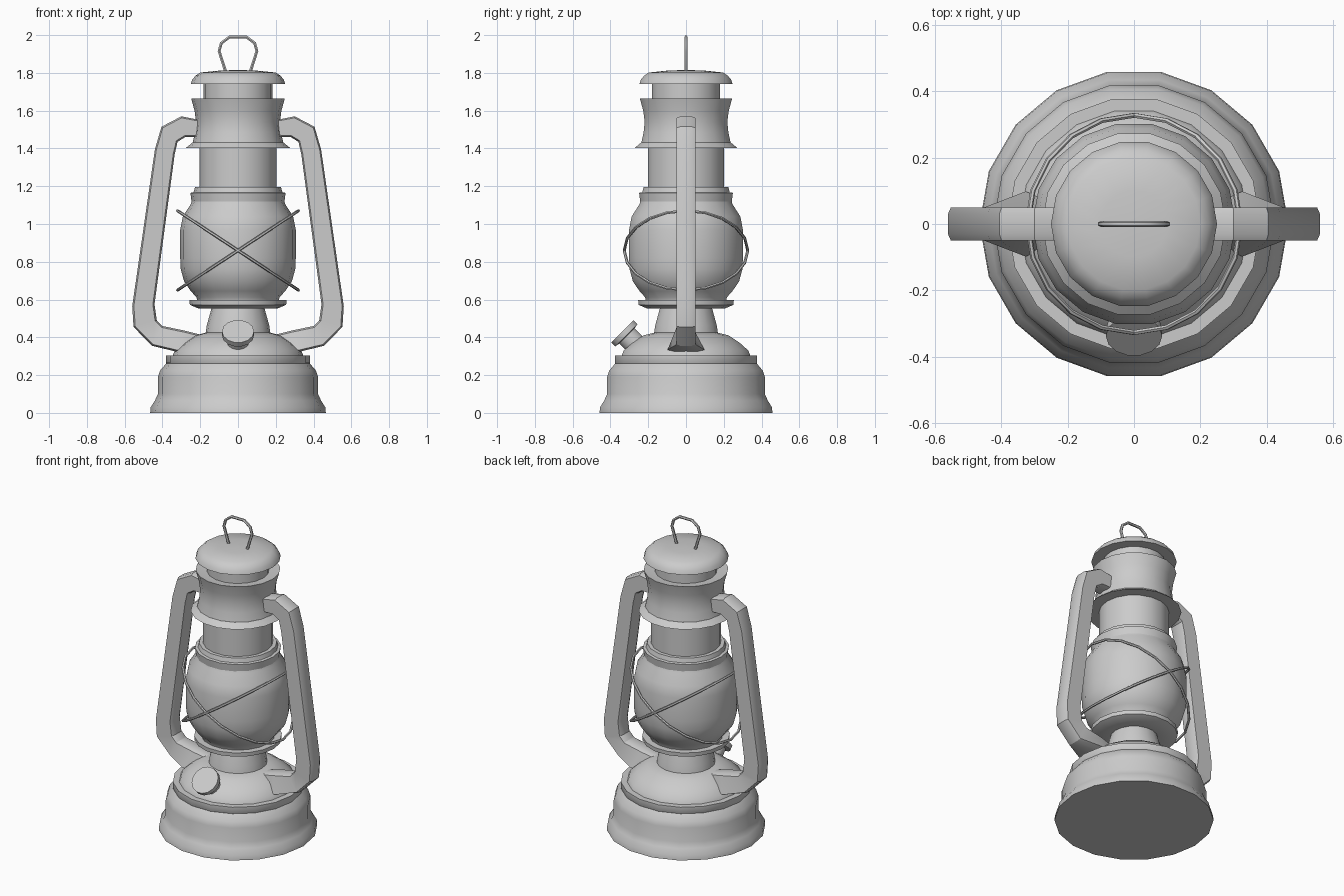
import bpy, bmesh
from math import sin, cos, pi, radians
from mathutils import Vector, Matrix

if "Cube" in bpy.data.objects:
    bpy.data.objects.remove(bpy.data.objects["Cube"])


def finish(bm, name, angle=35):
    bmesh.ops.remove_doubles(bm, verts=bm.verts, dist=1e-5)
    bmesh.ops.recalc_face_normals(bm, faces=bm.faces)
    me = bpy.data.meshes.new(name)
    bm.to_mesh(me)
    bm.free()
    ob = bpy.data.objects.new(name, me)
    bpy.context.collection.objects.link(ob)
    smooth(ob, angle)
    return ob


def smooth(ob, angle=35):
    bpy.ops.object.select_all(action='DESELECT')
    ob.select_set(True)
    bpy.context.view_layer.objects.active = ob
    bpy.ops.object.shade_smooth_by_angle(angle=radians(angle))


def skin(bm, rings, caps=True):
    loops = [[bm.verts.new(p) for p in r] for r in rings]
    n = len(loops[0])
    for a, b in zip(loops, loops[1:]):
        for i in range(n):
            j = (i + 1) % n
            bm.faces.new((a[i], a[j], b[j], b[i]))
    if caps:
        bm.faces.new(loops[0][::-1])
        bm.faces.new(loops[-1])


def lathe(name, profile, n=18, matrix=None):
    bm = bmesh.new()
    skin(bm, [[Vector((r * cos(2 * pi * i / n), r * sin(2 * pi * i / n), z))
               for i in range(n)] for r, z in profile])
    if matrix:
        bm.transform(matrix)
    return finish(bm, name)


def wire(name, points, radius, cyclic=False):
    cu = bpy.data.curves.new(name, 'CURVE')
    cu.dimensions = '3D'
    cu.bevel_depth = radius
    cu.bevel_resolution = 1
    cu.use_fill_caps = True
    sp = cu.splines.new('POLY')
    sp.points.add(len(points) - 1)
    for p, co in zip(sp.points, points):
        p.co = (*co, 1)
    sp.use_cyclic_u = cyclic
    ob = bpy.data.objects.new(name, cu)
    bpy.context.collection.objects.link(ob)
    bpy.ops.object.select_all(action='DESELECT')
    ob.select_set(True)
    bpy.context.view_layer.objects.active = ob
    bpy.ops.object.convert(target='MESH')
    smooth(bpy.context.object, 50)


# Fuel tank with its raised band and dome
lathe("fuel_tank", [(.465, 0), (.462, .03), (.44, .065), (.424, .10), (.424, .19),
                    (.412, .225), (.38, .262), (.382, .265), (.382, .305), (.345, .305),
                    (.335, .33), (.29, .37), (.23, .41), (.17, .425), (.12, .425)])
# Burner cone and plate
lathe("burner", [(.172, .42), (.165, .465), (.14, .555), (.21, .553),
                 (.255, .572), (.257, .597), (.20, .597)])
# Glass globe
lathe("globe", [(.215, .59), (.22, .612), (.25, .645), (.285, .695), (.303, .76),
                (.306, .82), (.306, .97), (.292, 1.04), (.25, 1.105), (.24, 1.14)])
# Globe collar and chimney
lathe("globe_collar", [(.245, 1.11), (.252, 1.165), (.235, 1.168), (.228, 1.195), (.2, 1.195)])
lathe("chimney", [(.205, 1.19), (.205, 1.43)])
# Hood with flange, and inner vent tube
lathe("hood_flange", [(.2, 1.402), (.277, 1.402), (.24, 1.432), (.2, 1.432)])
lathe("hood", [(.24, 1.43), (.228, 1.485), (.222, 1.54), (.23, 1.60), (.248, 1.665), (.18, 1.655)])
lathe("vent_tube", [(.182, 1.65), (.182, 1.77)])
# Top cap
lathe("top_cap", [(.17, 1.742), (.25, 1.742), (.242, 1.765), (.225, 1.785),
                  (.2, 1.802), (.1, 1.812), (.02, 1.815)])

# Side air tubes: outer point, inner point, outer and inner half width
stations = [((.20, 1.55), (.20, 1.46), .05, .05),
            ((.30, 1.57), (.28, 1.46), .05, .05),
            ((.405, 1.515), (.32, 1.435), .05, .05),
            ((.44, 1.395), (.335, 1.37), .05, .05),
            ((.56, .565), (.442, .575), .05, .05),
            ((.553, .455), (.43, .49), .05, .05),
            ((.455, .355), (.40, .46), .05, .05),
            ((.33, .325), (.28, .435), .098, .05),
            ((.24, .32), (.18, .41), .06, .04)]
octagon = [(1, .6), (.85, 1), (-.85, 1), (-1, .6), (-1, -.6), (-.85, -1), (.85, -1), (1, -.6)]
for name, s in (("left_air_tube", -1), ("right_air_tube", 1)):
    rings = []
    for o, i, wo, wi in stations:
        o, i = Vector(o), Vector(i)
        c, a = (o + i) / 2, (o - i) / 2
        rings.append([(s * (c.x + a.x * u), v * (wo if u > 0 else wi), c.y + a.y * u)
                      for u, v in octagon])
    bm = bmesh.new()
    skin(bm, rings)
    finish(bm, name, 25)

# Filler neck and screw cap, tilted forward 45 degrees
tilt = Matrix.Translation((0, -.337, .432)) @ Matrix.Rotation(radians(45), 4, 'X')
lathe("filler_cap", [(.058, -.035), (.085, -.03), (.085, 0)], 14, tilt)
lathe("filler_neck", [(.06, -.15), (.058, -.02)], 14, tilt)

# Crossed guard wires around the globe
for name, s in (("guard_wire_a", 1), ("guard_wire_b", -1)):
    wire(name, [(.32 * cos(t), .327 * sin(t), .86 + s * .21 * cos(t))
                for t in (2 * pi * k / 20 for k in range(20))], .008, True)

# Lifting loop
half = [(.06, 1.79), (.1, 1.915), (.088, 1.958), (.045, 1.99)]
loop = [(-x, 0, z) for x, z in half] + [(x, 0, z) for x, z in half[::-1]]
wire("lifting_loop", loop, .009)
